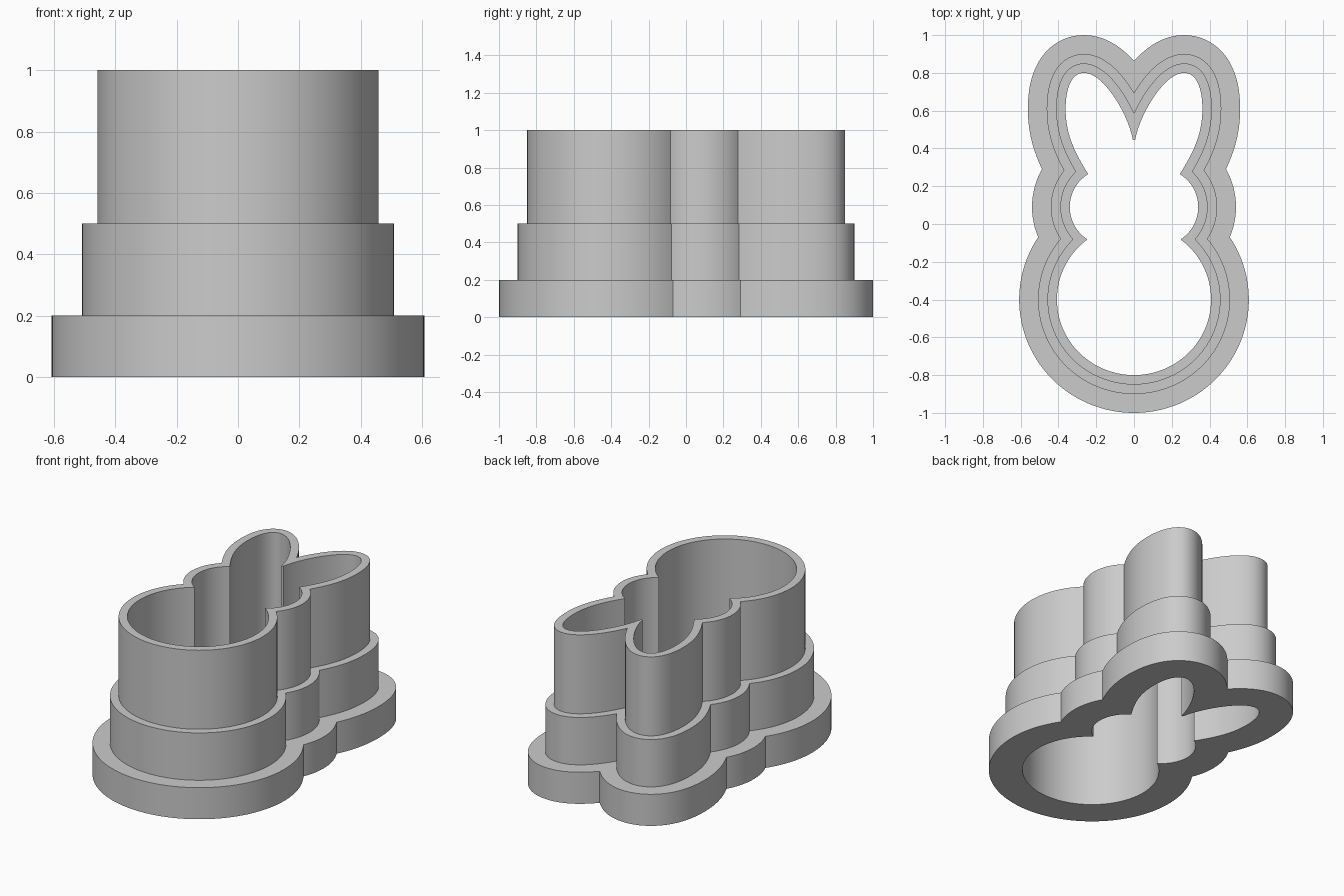
import bpy, bmesh
from math import sin, cos, pi, radians
from mathutils import Vector
from mathutils.geometry import interpolate_bezier, intersect_line_line_2d

cube = bpy.data.objects.get("Cube")
if cube:
    bpy.data.objects.remove(cube)

grey = bpy.data.materials.new("light grey plastic")
grey.use_nodes = True
grey.diffuse_color = (0.6, 0.6, 0.6, 1)
grey.node_tree.nodes["Principled BSDF"].inputs["Base Color"].default_value = (0.6, 0.6, 0.6, 1)


def arc(cx, cy, rx, ry, start, end, n=120):
    angles = [radians(start + (end - start) * i / n) for i in range(n + 1)]
    return [Vector((cx + rx * cos(a), cy + ry * sin(a))) for a in angles]


def bezier_chain(*segments):
    points = []
    for seg in segments:
        part = interpolate_bezier(*[Vector(p) for p in seg], 50)
        points += [p.to_2d() for p in part[1 if points else 0:]]
    return points


def offset(path, d):
    """Move a counter-clockwise path outwards along its normals."""
    result = []
    for i, p in enumerate(path):
        t = (path[min(i + 1, len(path) - 1)] - path[max(i - 1, 0)]).normalized()
        result.append(p + d * Vector((t.y, -t.x)))
    return result


def join(first, second):
    """Trim two paths where they cross."""
    for i in range(len(first) - 1):
        for j in range(len(second) - 1):
            hit = intersect_line_line_2d(first[i], first[i + 1], second[j], second[j + 1])
            if hit:
                return first[:i + 1] + [hit], [hit] + second[j + 1:]
    return first, second


def resample(path, n):
    """Spread n + 1 points evenly along a path."""
    lengths = [0.0]
    for a, b in zip(path, path[1:]):
        lengths.append(lengths[-1] + (b - a).length)
    result, k = [], 0
    for i in range(n + 1):
        s = lengths[-1] * i / n
        while k < len(path) - 2 and lengths[k + 1] < s:
            k += 1
        f = (s - lengths[k]) / max(lengths[k + 1] - lengths[k], 1e-9)
        result.append(path[k].lerp(path[k + 1], min(f, 1)))
    return result


# Left half of the inner outline: body, head and ear
body = arc(0, -0.4, 0.408, 0.4, -90, 65)
head = arc(0.135, 0.09, 0.205, 0.205, -80, 80)
ear = bezier_chain(
    ((0.235, 0.253), (0.31, 0.37), (0.362, 0.47), (0.362, 0.61)),
    ((0.362, 0.61), (0.362, 0.7), (0.34, 0.8), (0.265, 0.8)),
    ((0.265, 0.8), (0.16, 0.8), (0.03, 0.58), (0.006, 0.445)))
middle = [Vector((0, 0)), Vector((0, 2))]


def outline(d):
    """Closed outline at distance d outside the inner wall."""
    b, h = join(offset(body, d), offset(head, d))
    h, e = join(h, offset(ear, d))
    e, _ = join(e, middle)
    half = resample(b, 56)[:-1] + resample(h, 24)[:-1] + resample(e, 80)
    half[0].x = 0
    mirrored = [Vector((-p.x, p.y)) for p in reversed(half[1:])]
    return half + mirrored


# Stepped wall section: (distance outside the inner wall, height)
section = [(0.2, 0), (0.2, 0.2), (0.1, 0.2), (0.1, 0.5),
           (0.05, 0.5), (0.05, 1), (0, 1), (0, 0)]
bm = bmesh.new()
rings = [[bm.verts.new((p.x, p.y, z)) for p in outline(d)] for d, z in section]
for ring, above in zip(rings, rings[1:] + rings[:1]):
    count = len(ring)
    for i in range(count):
        j = (i + 1) % count
        bm.faces.new((ring[i], ring[j], above[j], above[i]))
bmesh.ops.remove_doubles(bm, verts=bm.verts, dist=0.0002)
bmesh.ops.recalc_face_normals(bm, faces=bm.faces)

mesh = bpy.data.meshes.new("stepped_cutter")
bm.to_mesh(mesh)
bm.free()
mesh.materials.append(grey)
cutter = bpy.data.objects.new("stepped_cutter", mesh)
bpy.context.collection.objects.link(cutter)
bpy.ops.object.select_all(action="DESELECT")
cutter.select_set(True)
bpy.context.view_layer.objects.active = cutter
bpy.ops.object.shade_smooth_by_angle(angle=radians(25))
